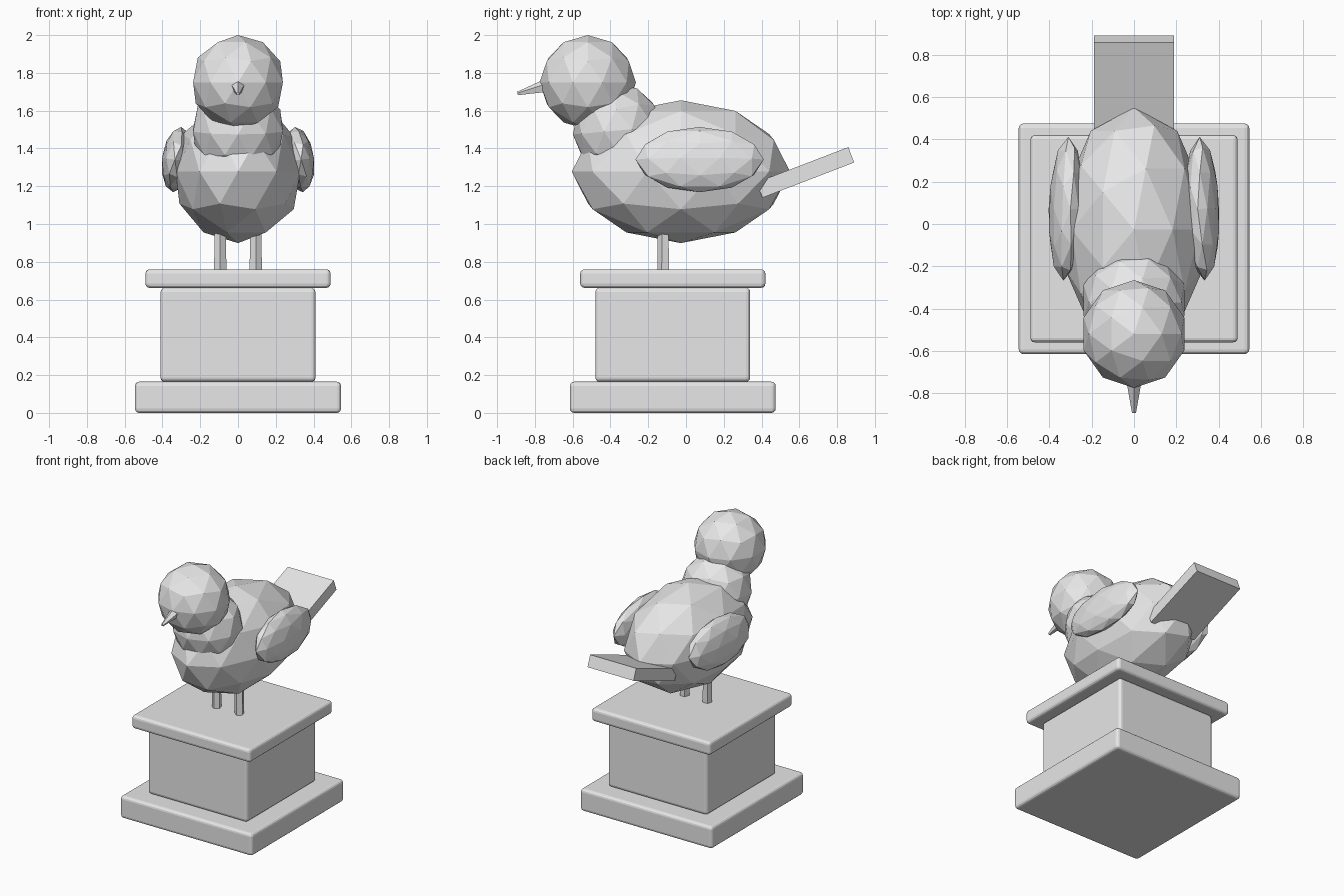
import bpy
import bmesh
from math import radians
from mathutils import Vector, Matrix, Euler

cube = bpy.data.objects.get("Cube")
if cube:
    bpy.data.objects.remove(cube, do_unlink=True)

stone = bpy.data.materials.new("light_grey")
stone.use_nodes = True
GREY = (0.8, 0.8, 0.8, 1)
stone.diffuse_color = GREY
stone.node_tree.nodes["Principled BSDF"].inputs["Base Color"].default_value = GREY


def finish(name, bm):
    mesh = bpy.data.meshes.new(name)
    bm.to_mesh(mesh)
    bm.free()
    mesh.materials.append(stone)
    obj = bpy.data.objects.new(name, mesh)
    bpy.context.collection.objects.link(obj)
    return obj


def place(loc, size, rot=(0, 0, 0)):
    angles = Euler([radians(a) for a in rot])
    return Matrix.LocRotScale(Vector(loc), angles, Vector(size))


def faceted_ball(name, loc, radii, rot=(0, 0, 0)):
    bm = bmesh.new()
    bmesh.ops.create_icosphere(bm, subdivisions=2, radius=1, matrix=place(loc, radii, rot))
    return finish(name, bm)


def block(name, loc, size, rot=(0, 0, 0), bevel=0):
    bm = bmesh.new()
    bmesh.ops.create_cube(bm, size=1, matrix=place(loc, size, rot))
    obj = finish(name, bm)
    if bevel:
        mod = obj.modifiers.new("rounded_edges", "BEVEL")
        mod.width = bevel
        mod.segments = 3
    return obj


def rod(name, start, end, r_start, r_end, sides=5):
    """Tapered low-poly rod between two points."""
    start, end = Vector(start), Vector(end)
    axis = end - start
    turn = axis.to_track_quat("Z", "Y").to_matrix().to_4x4()
    bm = bmesh.new()
    bmesh.ops.create_cone(bm, cap_ends=True, segments=sides, radius1=r_start,
                          radius2=r_end, depth=axis.length,
                          matrix=Matrix.Translation((start + end) / 2) @ turn)
    return finish(name, bm)


# Pedestal: name, half width, bottom, top
for name, half, low, high in (("pedestal_base", 0.545, 0, 0.165),
                              ("pedestal_block", 0.41, 0.165, 0.662),
                              ("pedestal_cap", 0.49, 0.662, 0.76)):
    block(name, (0, -0.07, (low + high) / 2), (2 * half, 2 * half, high - low), bevel=0.022)

# Bird body, neck and head
faceted_ball("body", (0, -0.027, 1.277), (0.347, 0.578, 0.378))
faceted_ball("neck", (0, -0.36, 1.495), (0.25, 0.24, 0.25), (5, 0, 0))
faceted_ball("head", (0, -0.52, 1.75), (0.25, 0.255, 0.25))

# Beak and tail
rod("beak", (0, -0.70, 1.74), (0, -0.892, 1.69), 0.045, 0.01)
block("tail", (0, 0.632, 1.273), (0.38, 0.52, 0.087), (21, 0, 0))

# Paired wings and legs
for side, s in (("left", 1), ("right", -1)):
    faceted_ball(side + "_wing", (s * 0.322, 0.072, 1.341), (0.081, 0.34, 0.174),
                 (0, -7 * s, 2 * s))
    rod(side + "_leg", (s * 0.094, -0.118, 0.74), (s * 0.094, -0.118, 1.0), 0.034, 0.032)
